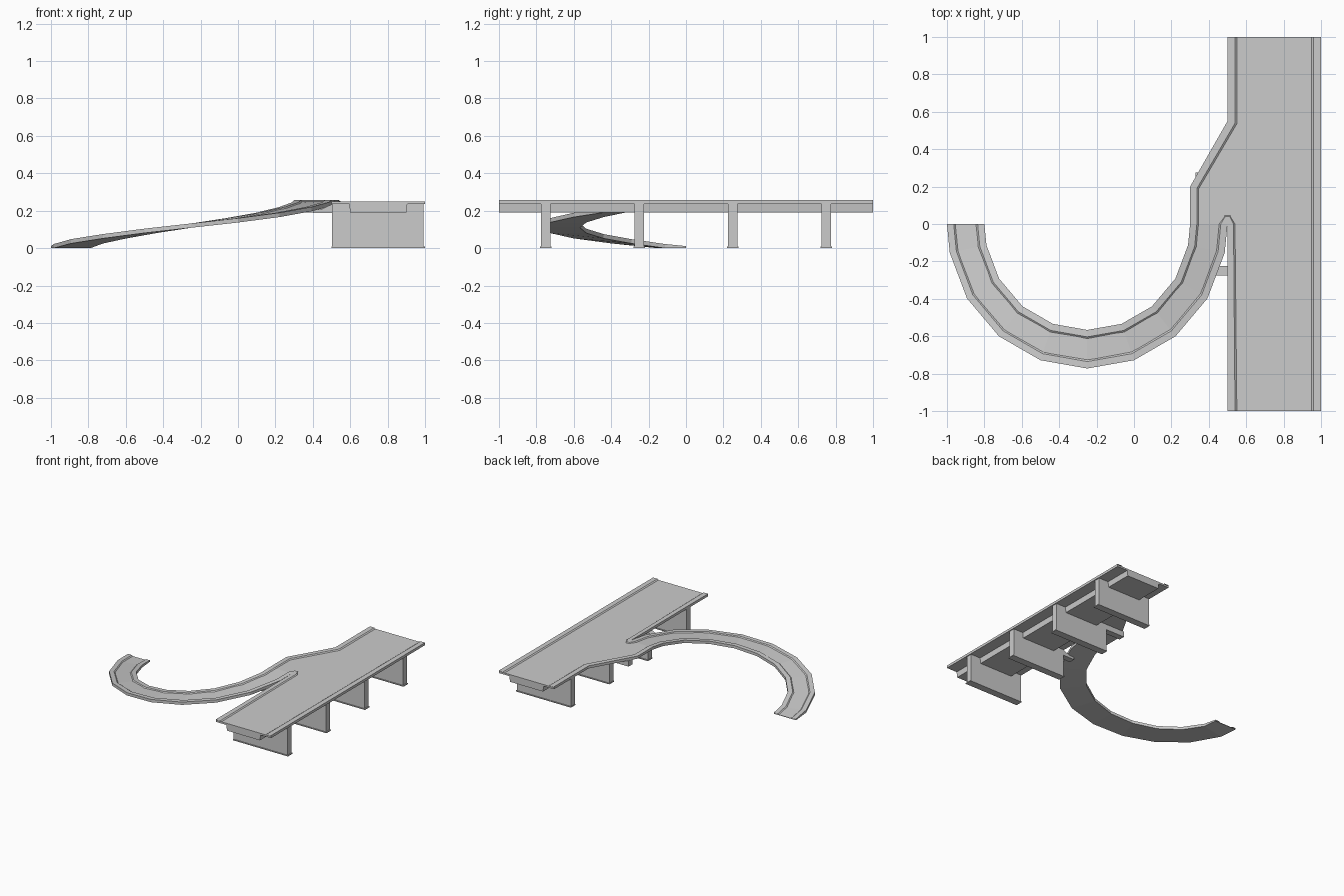
import bpy, math

if "Cube" in bpy.data.objects:
    bpy.data.objects.remove(bpy.data.objects["Cube"])


def mesh(name, verts, faces):
    me = bpy.data.meshes.new(name)
    me.from_pydata(verts, [], faces)
    me.update()
    ob = bpy.data.objects.new(name, me)
    bpy.context.collection.objects.link(ob)
    return ob


def loft(name, sections, closed=True):
    """Skin matching cross-sections; closed profiles also get end caps."""
    n = len(sections[0])
    verts = [p for s in sections for p in s]
    faces = []
    for i in range(len(sections) - 1):
        for j in range(n if closed else n - 1):
            k = (j + 1) % n
            faces.append((i*n + j, i*n + k, (i+1)*n + k, (i+1)*n + j))
    if closed:
        faces.append(tuple(reversed(range(n))))
        faces.append(tuple(range(len(verts) - n, len(verts))))
    return mesh(name, verts, faces)


def box(name, x0, x1, y0, y1, z0, z1):
    return loft(name, [[(x0, y0, z), (x1, y0, z), (x1, y1, z), (x0, y1, z)] for z in (z0, z1)])


def curb(name, stations):
    """Raised edge strip; each station is outer xy, inner xy, road height."""
    secs = []
    for o, i, z in stations:
        m = (i[0] + (o[0] - i[0]) * .2, i[1] + (o[1] - i[1]) * .2)
        secs.append([(*o, z), (*o, z + CURB), (*m, z + CURB), (*i, z)])
    return loft(name, secs, False)


TOP, UNDER, GIRDER, CURB = .249, .235, .19, .007

# Main deck: slab and box girder in one profile
profile = [(.5, TOP), (.5, UNDER), (.595, UNDER), (.6, GIRDER), (.9, GIRDER),
           (.905, UNDER), (1, UNDER), (1, TOP)]
loft("bridge_deck", [[(x, y, z) for x, z in profile] for y in (-1, 1)])
curb("deck_right_curb", [((1, y), (.95, y), TOP) for y in (-1, 1)])
curb("deck_left_curb", [((.5, -1), (.55, -1), TOP), ((.5, 0), (.54, 0), TOP),
                        ((.5, .04), (.515, .04), TOP)])

# Piers with slightly wider footings
for y in (-.75, -.25, .25, .75):
    box("pier", .503, .992, y - .025, y + .025, .008, UNDER)
    box("pier_footing", .5, 1, y - .03, y + .03, 0, .008)

# Cantilever arms carrying the ramp junction
box("flare_arm", .33, .503, .225, .275, GIRDER, UNDER)
loft("ramp_arm", [[(.40, y, .188), (.503, y, .188), (.503, y, UNDER), (.45, y, .21), (.40, y, .205)]
                  for y in (-.275, -.225)])

# Flared slab where the ramp merges with the deck
flare = [(.3, 0), (.5, 0), (.5, .55), (.3, .2)]
loft("merge_slab", [[(x, y, z) for x, y in flare] for z in (UNDER, TOP)])

# Curved ramp: angles run from the ground end around to the deck
angles = [180, 191.5, 211, 231, 250.5, 270, 289.5, 309, 329, 348.5, 360]
heights = [.004, .015, .041, .068, .097, .125, .153, .182, .213, .238, TOP]


def ring(r, a):
    a = math.radians(a)
    return (-.25 + r * math.cos(a), r * 1.03 * math.sin(a))


ramp = []
for a, z in zip(angles, heights):
    low = max(0, z - .016)
    ri, ro = ring(.55, a), ring(.75, a)
    ramp.append([(*ri, z), (*ri, low), (*ro, low), (*ro, z)])
loft("ramp", ramp)

# Ramp curbs: inner one continues along the flare to the end of the deck
inner = [(ring(.55, a), ring(.595, a), z) for a, z in zip(angles, heights)]
inner += [((.3, .2), (.345, .187), TOP), ((.5, .55), (.55, .536), TOP),
          ((.5, 1), (.55, 1), TOP)]
curb("ramp_inner_curb", inner)
outer = [(ring(.75, a), ring(.705, a), z) for a, z in zip(angles, heights)]
outer.append(((.5, .04), (.485, .04), TOP))
curb("ramp_outer_curb", outer)

# Small end of the kerb nose between deck and ramp
mesh("nose_end", [(.485, .04, TOP + CURB), (.515, .04, TOP + CURB), (.515, .045, TOP),
                  (.485, .045, TOP)], [(0, 3, 2, 1)])
